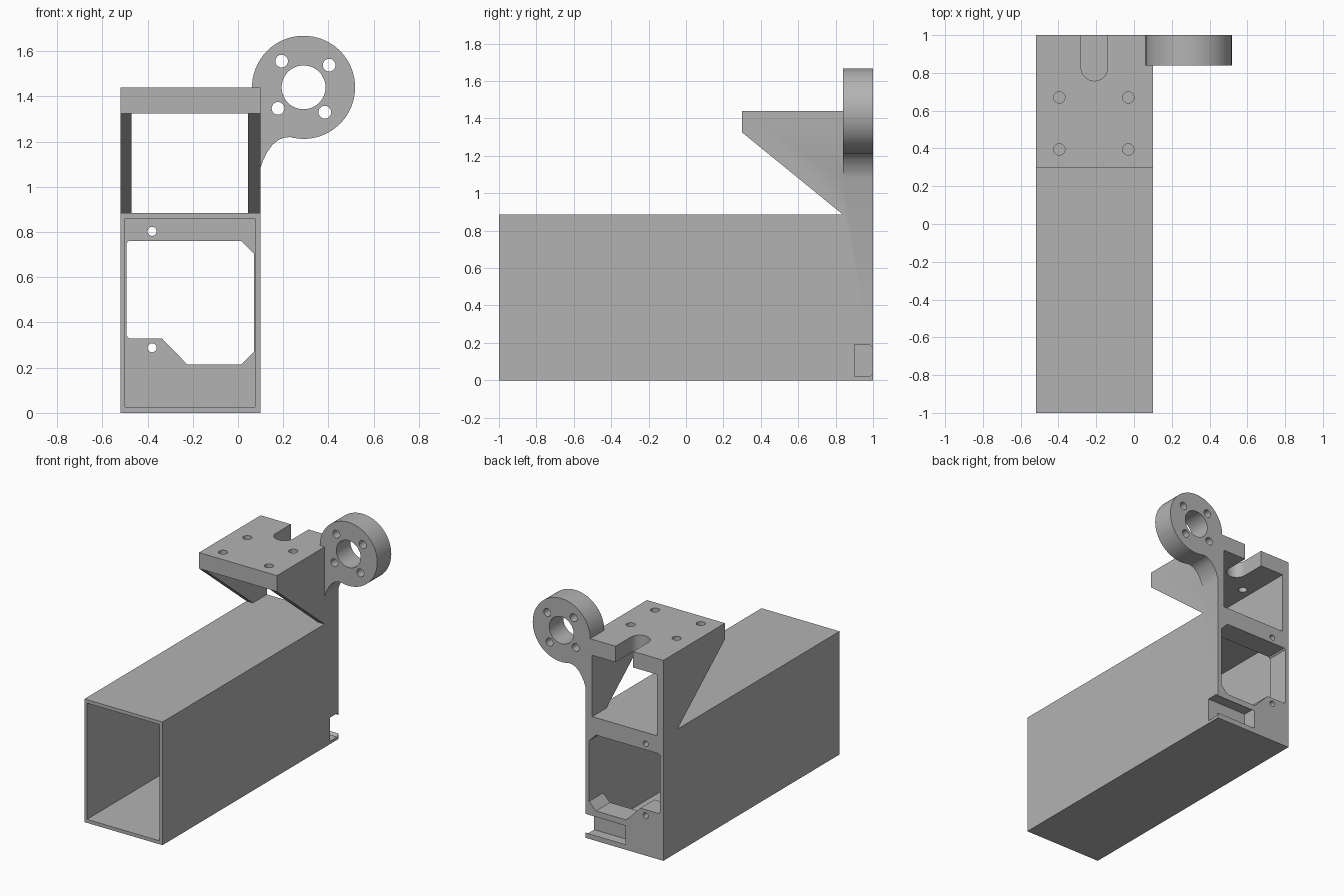
import bpy
import bmesh
from math import cos, sin, radians
from mathutils import Vector

if "Cube" in bpy.data.objects:
    bpy.data.objects.remove(bpy.data.objects["Cube"])

grey = bpy.data.materials.new("plain grey")
grey.use_nodes = True
grey.diffuse_color = (0.45, 0.45, 0.45, 1)
grey.node_tree.nodes["Principled BSDF"].inputs["Base Color"].default_value = (0.45, 0.45, 0.45, 1)


def prism(name, outline, axis, start, end):
    """Extrude a 2D outline along x, y or z."""
    place = {"x": lambda a, b: (start, a, b),
             "y": lambda a, b: (a, start, b),
             "z": lambda a, b: (a, b, start)}[axis]
    step = Vector([(end - start) * (axis == k) for k in "xyz"])
    bm = bmesh.new()
    face = bm.faces.new([bm.verts.new(place(a, b)) for a, b in outline])
    grown = bmesh.ops.extrude_face_region(bm, geom=[face])["geom"]
    bmesh.ops.translate(bm, vec=step, verts=[g for g in grown if isinstance(g, bmesh.types.BMVert)])
    bmesh.ops.recalc_face_normals(bm, faces=bm.faces)
    mesh = bpy.data.meshes.new(name)
    bm.to_mesh(mesh)
    bm.free()
    mesh.materials.append(grey)
    obj = bpy.data.objects.new(name, mesh)
    bpy.context.collection.objects.link(obj)
    return obj


def arc(x, y, r, first=0, last=360, n=48):
    count = n if last - first == 360 else n + 1
    turn = [radians(first + (last - first) * i / n) for i in range(count)]
    return [(x + r * cos(t), y + r * sin(t)) for t in turn]


def rect(a0, b0, a1, b1):
    return [(a0, b0), (a1, b0), (a1, b1), (a0, b1)]


def combine(target, other, operation="DIFFERENCE"):
    mod = target.modifiers.new(other.name, "BOOLEAN")
    mod.operation = operation
    mod.solver = "EXACT"
    mod.object = other
    bpy.context.view_layer.objects.active = target
    bpy.ops.object.modifier_apply(modifier=mod.name)
    bpy.data.objects.remove(other)


BACK, WALL = 1.0, 0.84
LEFT, RIGHT, TOP, BOX_TOP = 0.10, -0.52, 1.44, 0.885

# Long box with the gusseted bracket above its rear end
body = prism("bracket_housing", [(-1, 0), (BACK, 0), (BACK, TOP), (0.3, TOP), (0.3, 1.325),
                                 (WALL, BOX_TOP), (-1, BOX_TOP)], "x", RIGHT, LEFT)

# Round side lug with its curved neck
neck = [(0.062, 1.085), (LEFT, 1.085), (0.112, 1.12), (0.13, 1.155), (0.153, 1.186), (0.178, 1.207), (0.205, 1.218)]
lug = prism("round_lug", neck + arc(0.29, TOP, 0.228, -105, 180, 60), "y", WALL, BACK)
combine(body, lug, "UNION")

# Hollow interior and the open space between the gussets
combine(body, prism("cavity", rect(-0.5, 0.025, 0.075, 0.86), "y", -1.1, WALL))
combine(body, prism("bracket_gap", rect(-0.47, BOX_TOP, 0.045, 1.325), "y", 0.2, 1.1))

# Window in the rear wall
window = [(-0.483, 0.76), (0.015, 0.76), (0.07, 0.705), (0.07, 0.27), (0.015, 0.215), (-0.225, 0.215),
          (-0.337, 0.33), (-0.483, 0.33), (-0.493, 0.34), (-0.493, 0.75)]
combine(body, prism("rear_window", window, "y", 0.8, 1.1))

# Undercut slot low in the rear wall, open on the left side
slot = [(0.9, 0.02), (0.982, 0.02), (BACK, 0.038), (1.1, 0.038),
        (1.1, 0.172), (BACK, 0.172), (0.982, 0.19), (0.9, 0.19)]
combine(body, prism("rear_slot", slot, "x", -0.22, 0.2))

# Round-ended notch and screw holes in the top plate
notch = arc(-0.21, 0.828, 0.07, 180, 360, 24) + [(-0.14, 1.1), (-0.28, 1.1)]
combine(body, prism("top_notch", notch, "z", 1.25, 1.5))
for x in (-0.395, -0.03):
    for y in (0.395, 0.67):
        combine(body, prism("top_hole", arc(x, y, 0.03, n=32), "z", 1.3, 1.5))

# Lug bore, lug screw holes and rear wall screw holes
bores = [(0.29, TOP, 0.097)]
bores += [(x, z, 0.028) for x, z in ((0.193, 1.556), (0.403, 1.538), (0.177, 1.347), (0.384, 1.33))]
bores += [(-0.38, z, 0.02) for z in (0.803, 0.288)]
for x, z, r in bores:
    combine(body, prism("bore", arc(x, z, r), "y", 0.7, 1.1))

# Smooth curves, crisp edges
bpy.ops.object.select_all(action="DESELECT")
body.select_set(True)
bpy.context.view_layer.objects.active = body
bpy.ops.object.shade_smooth_by_angle(angle=radians(25))
